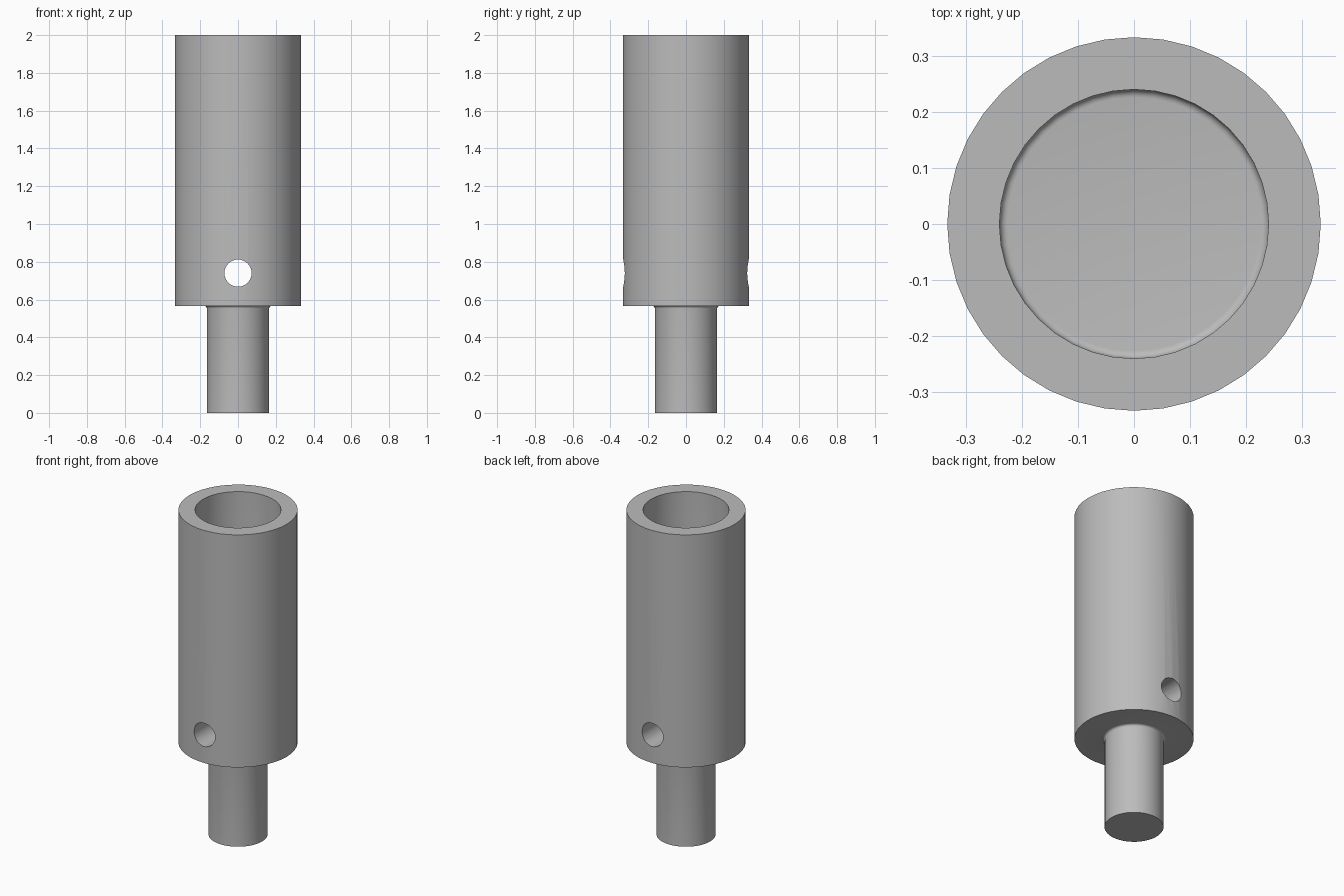
import bpy, bmesh, math

if "Cube" in bpy.data.objects:
    bpy.data.objects.remove(bpy.data.objects["Cube"])

# Material
steel = bpy.data.materials.new("grey_steel")
steel.use_nodes = True
color = (0.5, 0.5, 0.5, 1)
steel.diffuse_color = color
steel.node_tree.nodes["Principled BSDF"].inputs["Base Color"].default_value = color

SEGMENTS = 40
OUTER, BORE, STEM = 0.333, 0.24, 0.165
SHOULDER, FLOOR, TOP = 0.567, 0.92, 2.0
FILLET = 0.014


def fillet(cx, cz, start, end, steps=5):
    """Quarter-round profile points about a centre, angles in degrees."""
    angles = [math.radians(start + (end - start) * i / steps) for i in range(steps + 1)]
    return [(cx + FILLET * math.cos(a), cz + FILLET * math.sin(a)) for a in angles]


def lathe(name, profile):
    """Revolve a radius/height profile about z; the end points lie on the axis."""
    bm = bmesh.new()
    verts = [bm.verts.new((r, 0, z)) for r, z in profile]
    edges = [bm.edges.new(pair) for pair in zip(verts, verts[1:])]
    bmesh.ops.spin(bm, geom=verts + edges, cent=(0, 0, 0), axis=(0, 0, 1),
                   angle=math.tau, steps=SEGMENTS, use_merge=True)
    bmesh.ops.remove_doubles(bm, verts=bm.verts, dist=1e-5)
    bmesh.ops.recalc_face_normals(bm, faces=bm.faces)
    mesh = bpy.data.meshes.new(name)
    bm.to_mesh(mesh)
    bm.free()
    mesh.materials.append(steel)
    obj = bpy.data.objects.new(name, mesh)
    bpy.context.collection.objects.link(obj)
    return obj


# Stem, shoulder, sleeve and blind bore in one turned profile
profile = [(0, 0), (STEM, 0)]
profile += fillet(STEM + FILLET, SHOULDER - FILLET, 180, 90)
profile += [(OUTER, SHOULDER), (OUTER, TOP), (BORE, TOP)]
profile += fillet(BORE - FILLET, FLOOR + FILLET, 0, -90)
profile += [(0, FLOOR)]
socket = lathe("socket_body", profile)

# Cross hole from front to back
bpy.ops.mesh.primitive_cylinder_add(vertices=32, radius=0.072, depth=1,
                                    location=(0, 0, 0.74), rotation=(math.pi / 2, 0, 0))
cutter = bpy.context.object
cutter.name = "cross_hole_cutter"
cutter.data.materials.append(steel)

bpy.ops.object.select_all(action="DESELECT")
socket.select_set(True)
bpy.context.view_layer.objects.active = socket
cut = socket.modifiers.new("cross_hole", "BOOLEAN")
cut.operation = "DIFFERENCE"
cut.solver = "EXACT"
cut.object = cutter
bpy.ops.object.modifier_apply(modifier=cut.name)
bpy.data.objects.remove(cutter)

bpy.ops.object.shade_smooth_by_angle(angle=math.radians(30))
